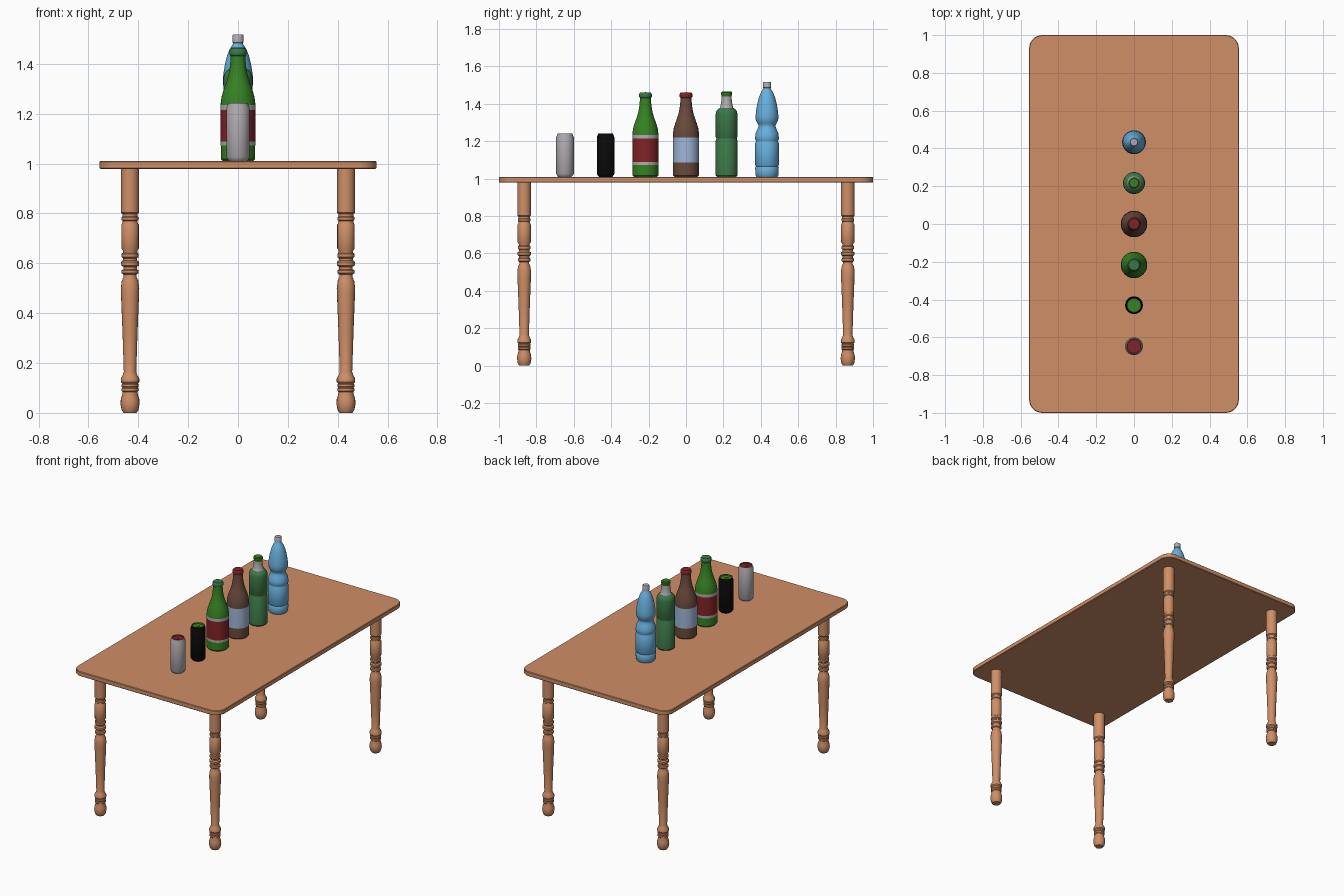
import bpy, bmesh, math
from mathutils import Matrix, Vector


def srgb(r, g, b):
    lin = [((c / 255 + 0.055) / 1.055) ** 2.4 if c > 10 else c / 255 / 12.92 for c in (r, g, b)]
    return (*lin, 1)


COLOURS = {
    "wood": (207, 143, 103), "grey": (176, 171, 177), "black": (10, 10, 10),
    "red": (132, 35, 38), "green": (54, 130, 34), "dark green": (60, 120, 72),
    "brown": (105, 74, 60), "label blue": (160, 182, 216), "bottle blue": (104, 176, 222),
}
MATS = {}
for name, rgb in COLOURS.items():
    MATS[name] = bpy.data.materials.new(name)
    MATS[name].diffuse_color = srgb(*rgb)


def finish(name, bm, colours, loc=(0, 0, 0), angle=35):
    bmesh.ops.recalc_face_normals(bm, faces=bm.faces)
    me = bpy.data.meshes.new(name)
    bm.to_mesh(me)
    bm.free()
    for c in colours:
        me.materials.append(MATS[c])
    ob = bpy.data.objects.new(name, me)
    ob.location = loc
    bpy.context.collection.objects.link(ob)
    bpy.ops.object.select_all(action='DESELECT')
    ob.select_set(True)
    bpy.context.view_layer.objects.active = ob
    bpy.ops.object.shade_smooth_by_angle(angle=math.radians(angle))
    return ob


def lathe(name, sections, loc, sides=32):
    """Revolve (radius, height) points; each section has its own colour."""
    bm = bmesh.new()
    colours, prev = [], None
    for colour, points in sections:
        if colour not in colours:
            colours.append(colour)
        for r, z in points:
            if r == 0:
                ring = [bm.verts.new((0, 0, z))]
            else:
                ring = [bm.verts.new((r * math.cos(a), r * math.sin(a), z))
                        for a in (2 * math.pi * i / sides for i in range(sides))]
            if prev:
                for i in range(sides):
                    j = (i + 1) % sides
                    if len(prev) == 1:
                        vs = (prev[0], ring[j], ring[i])
                    elif len(ring) == 1:
                        vs = (prev[i], prev[j], ring[0])
                    else:
                        vs = (prev[i], prev[j], ring[j], ring[i])
                    bm.faces.new(vs).material_index = colours.index(colour)
            prev = ring
    return finish(name, bm, colours, loc)


TOP = 1.01

# Table top: rounded rectangle slab with a softened edge
bm = bmesh.new()
outline = []
for k, (sx, sy) in enumerate([(1, 1), (-1, 1), (-1, -1), (1, -1)]):
    for i in range(9):
        a = math.pi / 2 * (k + i / 8)
        outline.append(bm.verts.new((sx * 0.485 + 0.07 * math.cos(a),
                                     sy * 0.93 + 0.07 * math.sin(a), 0.979)))
slab = bm.faces.new(outline)
ext = bmesh.ops.extrude_face_region(bm, geom=[slab])
bmesh.ops.translate(bm, vec=(0, 0, TOP - 0.979),
                    verts=[v for v in ext["geom"] if isinstance(v, bmesh.types.BMVert)])
rim = [e for e in bm.edges if abs(e.verts[0].co.z - e.verts[1].co.z) < 1e-5]
bmesh.ops.bevel(bm, geom=rim, offset=0.003, segments=1, affect='EDGES')
finish("table_top", bm, ["wood"])

# Turned legs
leg = [(0, 0), (0.026, 0), (0.034, 0.012), (0.038, 0.035), (0.037, 0.055), (0.030, 0.078),
       (0.030, 0.084), (0.034, 0.088), (0.034, 0.098), (0.031, 0.101), (0.034, 0.105),
       (0.034, 0.114), (0.031, 0.117), (0.037, 0.124), (0.037, 0.138), (0.029, 0.152),
       (0.025, 0.165), (0.030, 0.32), (0.036, 0.47), (0.037, 0.50), (0.033, 0.53),
       (0.026, 0.545), (0.026, 0.555), (0.034, 0.560), (0.034, 0.572), (0.027, 0.576),
       (0.027, 0.586), (0.036, 0.592), (0.036, 0.606), (0.028, 0.612), (0.028, 0.620),
       (0.034, 0.625), (0.034, 0.638), (0.029, 0.642), (0.029, 0.650), (0.035, 0.660),
       (0.035, 0.755), (0.030, 0.763), (0.030, 0.770), (0.034, 0.774), (0.034, 0.784),
       (0.030, 0.788), (0.030, 0.797), (0.036, 0.803), (0.036, 0.98), (0, 0.98)]
for fy, yname in ((-1, "front"), (1, "back")):
    for fx, xname in ((-1, "left"), (1, "right")):
        lathe(f"{yname}_{xname}_leg", [("wood", leg)], (fx * 0.433, fy * 0.865, 0), 20)

# Drink cans: coloured ends, recessed lid and pull tab
for name, y, side, end in (("grey_can", -0.647, "grey", "red"),
                           ("black_can", -0.43, "black", "green")):
    lathe(name, [
        (end, [(0, 0.006), (0.032, 0.006), (0.036, 0)]),
        (side, [(0.040, 0.004), (0.047, 0.016), (0.047, 0.212), (0.041, 0.226),
                (0.041, 0.232), (0.038, 0.232)]),
        (end, [(0.036, 0.225), (0, 0.225)])], (0, y, TOP))
    bm = bmesh.new()
    bmesh.ops.create_cone(bm, cap_ends=True, segments=16, radius1=0.012, radius2=0.012, depth=0.003,
                          matrix=Matrix.Translation((0, -0.008, 0.2268)) @ Matrix.Diagonal((0.8, 1.3, 1, 1)))
    finish(name + "_pull_tab", bm, [end], (0, y, TOP))

# Two long-necked glass bottles with wrapped labels
base = [(0, 0), (0.062, 0), (0.069, 0.008), (0.069, 0.062)]
neck = [(0.069, 0.235), (0.066, 0.258), (0.058, 0.285), (0.046, 0.318), (0.038, 0.345),
        (0.033, 0.375), (0.030, 0.405), (0.029, 0.422), (0.032, 0.424)]
cap = [(0.034, 0.428), (0.034, 0.442), (0.028, 0.451), (0, 0.452)]
lathe("green_bottle", [
    ("green", base), ("grey", [(0.070, 0.062), (0.070, 0.078)]), ("red", [(0.070, 0.205)]),
    ("grey", [(0.070, 0.224)]), ("green", neck), ("dark green", cap)], (0, -0.217, TOP))
lathe("brown_bottle", [
    ("brown", base + [(0.069, 0.075)]), ("label blue", [(0.070, 0.075), (0.070, 0.210)]),
    ("brown", neck), ("red", cap)], (0, 0, TOP))

# Straight dark green bottle with a grey neck band
lathe("dark_green_bottle", [
    ("dark green", [(0, 0), (0.052, 0), (0.058, 0.008), (0.058, 0.195), (0.055, 0.200),
                    (0.055, 0.208), (0.058, 0.213), (0.058, 0.335), (0.055, 0.350),
                    (0.046, 0.362), (0.036, 0.368)]),
    ("grey", [(0.034, 0.372), (0.028, 0.405), (0.027, 0.428)]),
    ("green", [(0.027, 0.434), (0.029, 0.437), (0.029, 0.451), (0.024, 0.456), (0, 0.456)])],
    (0, 0.217, TOP))

# Blue plastic bottle with ribs, waist and grey screw cap
lathe("blue_bottle", [
    ("bottle blue", [(0, 0.006), (0.040, 0), (0.056, 0), (0.062, 0.010), (0.063, 0.050),
                     (0.059, 0.056), (0.063, 0.062), (0.063, 0.180), (0.059, 0.187),
                     (0.059, 0.192), (0.063, 0.199), (0.063, 0.215), (0.060, 0.235),
                     (0.051, 0.254), (0.046, 0.268), (0.046, 0.276), (0.053, 0.288),
                     (0.060, 0.305), (0.061, 0.325), (0.058, 0.355), (0.052, 0.390),
                     (0.043, 0.425), (0.032, 0.452), (0.021, 0.468), (0.019, 0.474)]),
    ("grey", [(0.022, 0.476), (0.022, 0.503), (0.019, 0.508), (0, 0.508)])],
    (0, 0.433, TOP))
